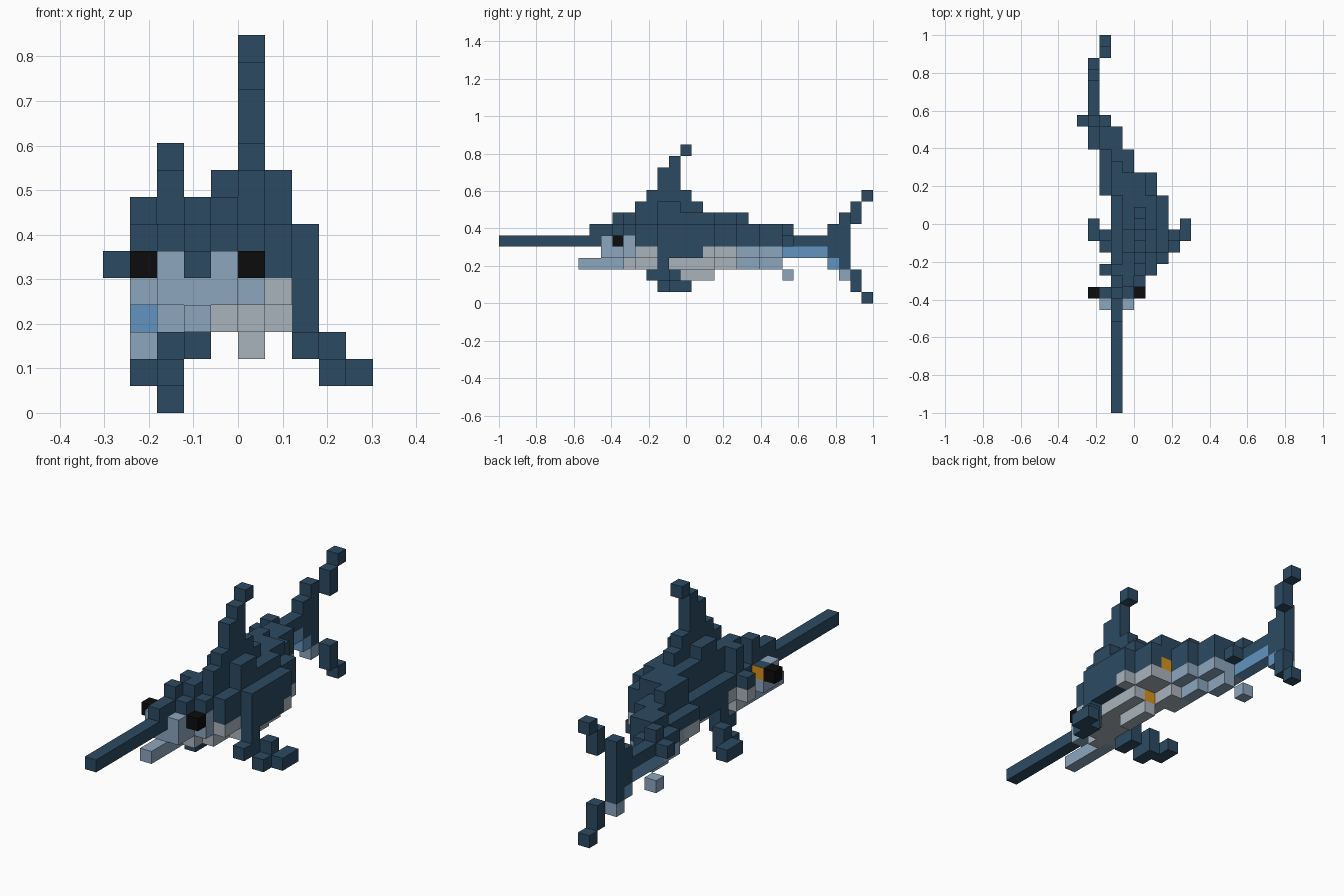
import bpy, bmesh
from mathutils import Vector

cube = bpy.data.objects.get("Cube")
if cube:
    bpy.data.objects.remove(cube, do_unlink=True)

V = 2 / 33  # size of one block


def material(name, rgb):
    lin = [((c / 255 + 0.055) / 1.055) ** 2.4 for c in rgb]
    m = bpy.data.materials.new(name)
    m.use_nodes = True
    m.diffuse_color = (*lin, 1)
    bsdf = m.node_tree.nodes["Principled BSDF"]
    bsdf.inputs["Base Color"].default_value = (*lin, 1)
    bsdf.inputs["Roughness"].default_value = 0.8
    return m


NAVY = material("navy", (44, 74, 98))
PALE = material("pale_blue", (140, 166, 190))
GREY = material("belly_grey", (170, 180, 188))
BLUE = material("mid_blue", (98, 148, 192))
BLACK = material("eye_black", (12, 12, 12))
ORANGE = material("orange", (215, 145, 25))

owner = {}      # block -> part name; the first part to claim a block keeps it
part_mats = {}  # part name -> material


def add(name, mat, xs, ys, zs):
    """Fill a box of blocks; each range is one index or a (first, last) pair."""
    part_mats[name] = mat
    rx, ry, rz = [range(r[0], r[1] + 1) if isinstance(r, tuple) else (r,)
                  for r in (xs, ys, zs)]
    for x in rx:
        for y in ry:
            for z in rz:
                owner.setdefault((x, y, z), name)


# Bill, jaw and eyes
add("sword_bill", NAVY, 3, (0, 9), 5)
add("head_crest", NAVY, 3, (8, 9), 6)
add("lower_jaw", PALE, 3, (7, 11), 3)
for side, x in (("right", 1), ("left", 5)):
    add(side + "_eye", BLACK, x, 10, 5)
add("cheeks", PALE, 5, 11, 5)

# Pectoral fins, mirrored about the body's middle
for side, mirror in (("left", lambda x: x), ("right", lambda x: 10 - x)):
    fin = side + "_pectoral_fin"
    add(fin, NAVY, mirror(7), 14, (3, 4))
    add(fin, NAVY, mirror(7), (13, 14), 2)
    add(fin, NAVY, mirror(8), 15, 2)
    add(fin, NAVY, mirror(8), (14, 15), 1)
    add(fin, NAVY, mirror(9), (15, 16), 1)

# Curved body outline: first and last column for each run of rows
OUTLINE = {(9, 10): (2, 4), (11, 11): (3, 5), (12, 12): (2, 6), (13, 13): (3, 6),
           (14, 18): (3, 7), (19, 20): (2, 6), (21, 22): (2, 4), (23, 24): (1, 3),
           (25, 25): (0, 2)}


def layer(name, mat, z, first, last, trim_right=0, trim_left=0):
    """Lay one level of the body, trimmed in from the outline on each side."""
    for (y0, y1), (x0, x1) in OUTLINE.items():
        rows = (max(y0, first), min(y1, last))
        add(name, mat, (x0 + trim_right, x1 - trim_left), rows, z)


layer("cheeks", PALE, 5, 9, 9)
layer("cheeks", PALE, 4, 9, 11)
layer("body", NAVY, 5, 10, 25)
layer("body", NAVY, 6, 10, 24, 1, 0)
layer("body", NAVY, 7, 10, 21, 1, 1)
layer("body", NAVY, 4, 15, 17)
layer("belly", GREY, 4, 12, 20)
layer("belly", GREY, 3, 11, 18, 1, 1)
layer("belly", GREY, 3, 19, 20, 1, 2)
layer("rear_belly", PALE, 4, 21, 24)
layer("rear_belly", PALE, 3, 21, 24, 1, 1)
add("keel", GREY, 5, (16, 18), 2)

# Dorsal fin: steps narrowing upward with a swept tip
for s in range(3):
    add("dorsal_fin", NAVY, 5, (12 + s, 17 - s), 8 + s)
add("dorsal_fin", NAVY, 5, (14, 15), 11)
add("dorsal_fin", NAVY, 5, 15, 12)
add("dorsal_fin", NAVY, 5, 16, 13)
add("dorsal_fin", NAVY, (4, 6), (14, 15), 8)

# Tail
add("tail_stalk", NAVY, 1, 25, 6)
add("tail_stalk", NAVY, 1, (26, 28), 5)
add("tail_underside", BLUE, 1, (25, 28), 4)
add("tail_underside", BLUE, 1, 29, 3)
add("anal_fin", PALE, 1, 25, 2)
add("tail_fin", NAVY, 1, 29, (4, 6))
add("tail_fin", NAVY, 1, 30, (3, 7))
add("tail_fin_base", PALE, 1, 30, 2)
for lobe, middle, tip in (("upper", (7, 8), 9), ("lower", (1, 2), 0)):
    add(lobe + "_tail_lobe", NAVY, 2, 31, middle)
    add(lobe + "_tail_lobe", NAVY, 2, 32, tip)

# Blocks whose rear face is orange
ORANGE_REAR = {(2, 10, 5), (5, 20, 5), (5, 18, 3)}


def block_face(bm, cell, axis, sign):
    """Add one outer square of a block."""
    u, w = (axis + 1) % 3, (axis + 2) % 3
    corners = []
    for a, b in ((-1, -1), (1, -1), (1, 1), (-1, 1)):
        p = Vector((cell[0] - 4.5, cell[1] - 16, cell[2] + 0.5))
        p[axis] += sign / 2
        p[u] += a / 2
        p[w] += b / 2
        corners.append(bm.verts.new(p * V))
    face = bm.faces.new(corners if sign > 0 else corners[::-1])
    if axis == 1 and sign > 0 and cell in ORANGE_REAR:
        face.material_index = 1


# Build each part from its exposed block faces only
for name, mat in part_mats.items():
    bm = bmesh.new()
    for cell in [c for c, n in owner.items() if n == name]:
        for axis in range(3):
            for sign in (-1, 1):
                neighbour = list(cell)
                neighbour[axis] += sign
                if tuple(neighbour) not in owner:
                    block_face(bm, cell, axis, sign)
    bmesh.ops.remove_doubles(bm, verts=bm.verts, dist=V * 0.01)
    mesh = bpy.data.meshes.new(name)
    mesh.materials.append(mat)
    mesh.materials.append(ORANGE)
    bm.to_mesh(mesh)
    bm.free()
    bpy.context.collection.objects.link(bpy.data.objects.new(name, mesh))
